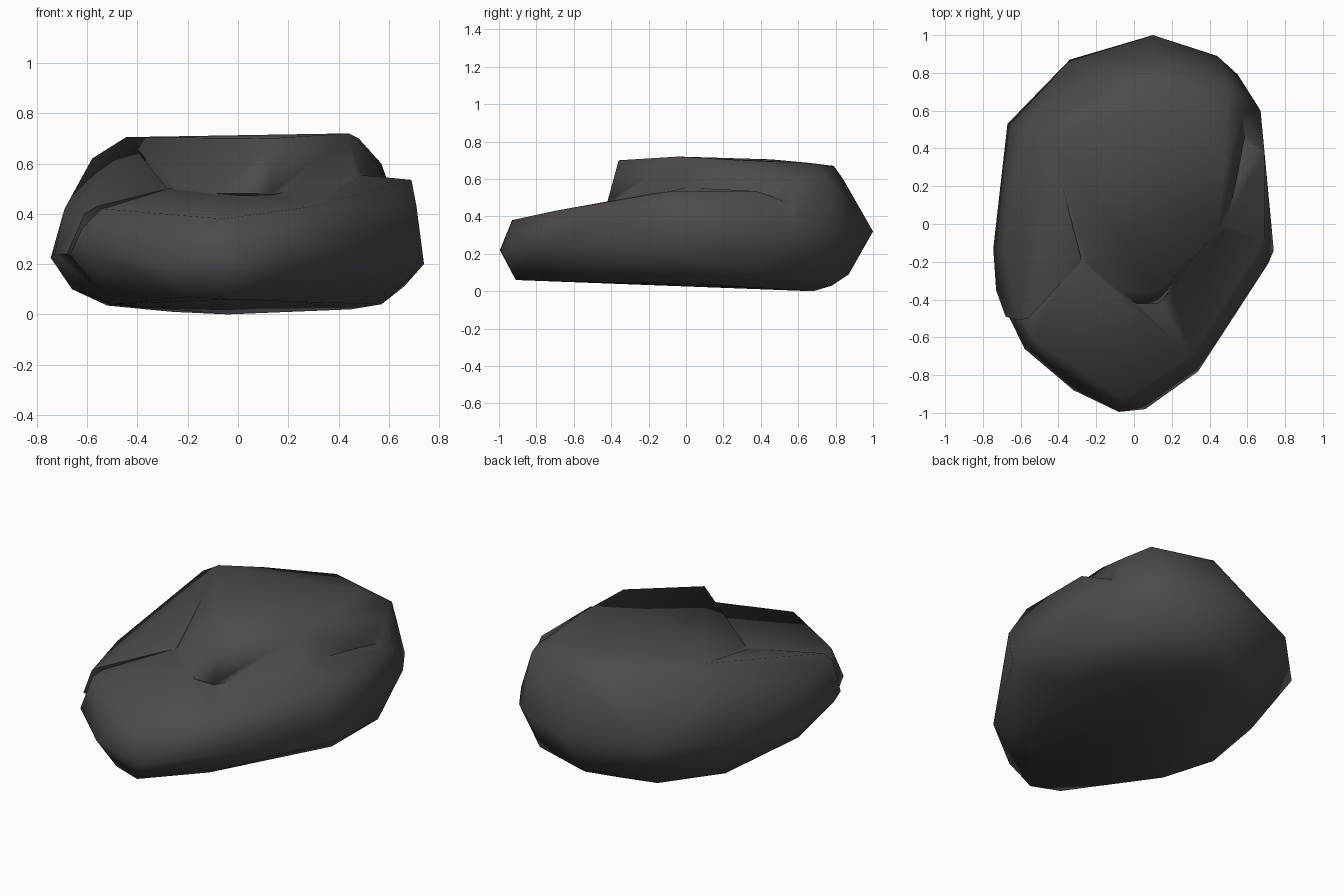
import bpy, bmesh, math

stone = bpy.data.materials.new("dark_stone")
stone.diffuse_color = (0.075, 0.066, 0.073, 1)


def hull(name, points):
    """A chunk of rock: the convex hull of a few corner points."""
    bm = bmesh.new()
    for p in points:
        bm.verts.new(p)
    res = bmesh.ops.convex_hull(bm, input=bm.verts)
    junk = {v for v in res["geom_interior"] + res["geom_unused"]
            if isinstance(v, bmesh.types.BMVert)}
    bmesh.ops.delete(bm, geom=list(junk), context='VERTS')
    bmesh.ops.recalc_face_normals(bm, faces=bm.faces)
    me = bpy.data.meshes.new(name)
    bm.to_mesh(me)
    bm.free()
    me.materials.append(stone)
    ob = bpy.data.objects.new(name, me)
    bpy.context.collection.objects.link(ob)
    return ob


# corners shared by the base and the upper block at the back
back = [(0.10, 1.0, 0.32), (0.44, 0.89, 0.34), (0.55, 0.79, 0.32),
        (0.67, 0.60, 0.32), (-0.67, 0.53, 0.32), (-0.34, 0.87, 0.32)]

# underside and lower chamfer
under = [(-0.04, 0.68, 0), (-0.26, 0.64, 0.01), (0.45, 0.35, 0.02),
         (0.57, 0.07, 0.04), (0.23, -0.60, 0.05), (-0.03, -0.91, 0.06),
         (-0.20, -0.86, 0.07), (-0.50, -0.35, 0.04), (-0.52, 0.37, 0.035),
         (0.10, 0.87, 0.09), (0.12, 0.78, 0.03), (0.44, 0.75, 0.08),
         (0.66, 0.38, 0.11), (-0.66, -0.12, 0.10)]

# widest outline
girdle = [(0.74, -0.14, 0.20), (0.71, -0.21, 0.43), (0.34, -0.78, 0.25),
          (0.06, -0.98, 0.20), (-0.08, -0.995, 0.22), (-0.32, -0.88, 0.20),
          (-0.58, -0.66, 0.24), (-0.73, -0.35, 0.24), (-0.745, -0.13, 0.225)]

# sloping ledge at the front and right
ledge = [(-0.06, -0.93, 0.38), (-0.54, -0.60, 0.42), (0.30, -0.70, 0.43),
         (0.69, -0.08, 0.535), (0.69, 0.38, 0.535), (-0.28, -0.20, 0.50),
         (0.48, 0.0, 0.555)]

rock = hull("rock", back + under + girdle + ledge)

# raised block at the back
block = hull("upper_block", back + [
    (0.44, -0.04, 0.72), (0.48, 0.30, 0.70), (0.13, -0.36, 0.70),
    (-0.445, 0.455, 0.705), (-0.25, 0.60, 0.69), (0.10, 0.79, 0.67),
    (0.10, 0.84, 0.60), (0.35, 0.67, 0.685), (0.50, 0.74, 0.63),
    (-0.58, 0.50, 0.62), (0.57, 0.58, 0.60), (0.49, -0.04, 0.52),
    (0.13, -0.42, 0.48), (0.01, -0.42, 0.48), (-0.28, -0.20, 0.48),
    (-0.05, -0.1, 0.30)])

# shoulder running down the left side to the front step
shoulder = hull("left_shoulder", [
    (-0.68, -0.49, 0.24), (-0.61, -0.51, 0.40), (-0.56, -0.50, 0.43),
    (-0.73, -0.35, 0.24), (-0.745, -0.13, 0.225), (-0.69, -0.15, 0.42),
    (-0.58, 0.50, 0.62), (-0.445, 0.455, 0.705), (-0.28, -0.20, 0.50),
    (-0.67, 0.53, 0.32), (-0.30, 0.30, 0.30), (-0.55, -0.35, 0.15)])

# fuse the chunks into one stone
for part in (block, shoulder):
    mod = rock.modifiers.new("fuse", 'BOOLEAN')
    mod.operation = 'UNION'
    mod.solver = 'EXACT'
    mod.object = part
dg = bpy.context.evaluated_depsgraph_get()
dg.update()
fused = bpy.data.meshes.new_from_object(rock.evaluated_get(dg))
rock.modifiers.clear()
rock.data = fused
for part in (block, shoulder):
    bpy.data.objects.remove(part)

# soft shading, crisp only at the steps
bpy.context.view_layer.objects.active = rock
rock.select_set(True)
bpy.ops.object.shade_smooth_by_angle(angle=math.radians(75))
